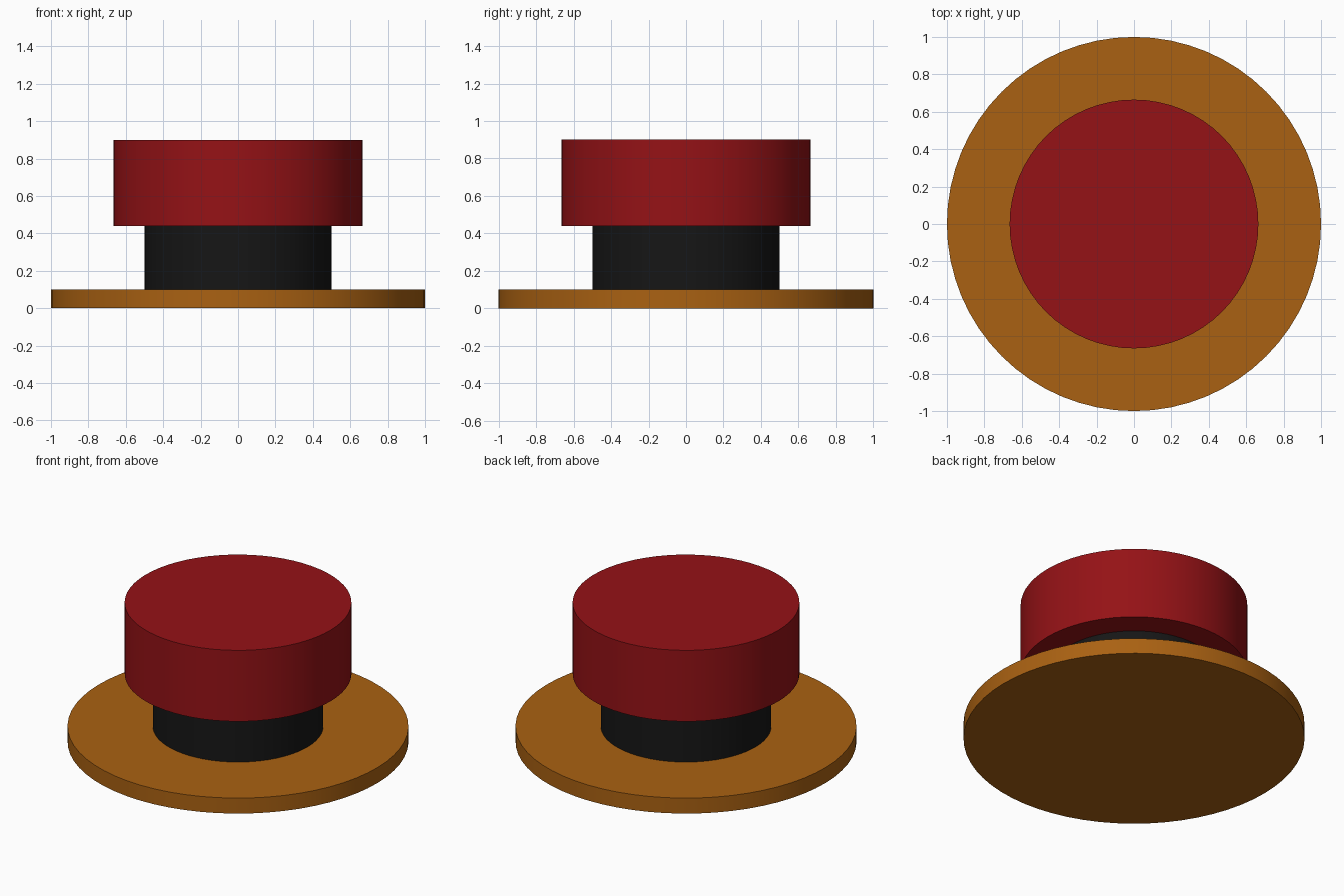
import bpy
import math

if "Cube" in bpy.data.objects:
    bpy.data.objects.remove(bpy.data.objects["Cube"])


def disc(name, radius, z0, z1, color):
    bpy.ops.mesh.primitive_cylinder_add(vertices=64, radius=radius, depth=z1 - z0,
                                        location=(0, 0, (z0 + z1) / 2))
    ob = bpy.context.object
    ob.name = name
    bpy.ops.object.shade_smooth_by_angle(angle=math.radians(30))
    mat = bpy.data.materials.new(name + "_color")
    mat.diffuse_color = (*color, 1)
    mat.use_nodes = True
    mat.node_tree.nodes["Principled BSDF"].inputs["Base Color"].default_value = mat.diffuse_color
    ob.data.materials.append(mat)


# Wide base plate, narrow neck and push cap
disc("base_plate", 1.0, 0.0, 0.1, (0.40, 0.12, 0.006))
disc("neck", 0.5, 0.1, 0.44, (0.008, 0.008, 0.008))
disc("button_cap", 0.665, 0.44, 0.9, (0.30, 0.006, 0.008))
